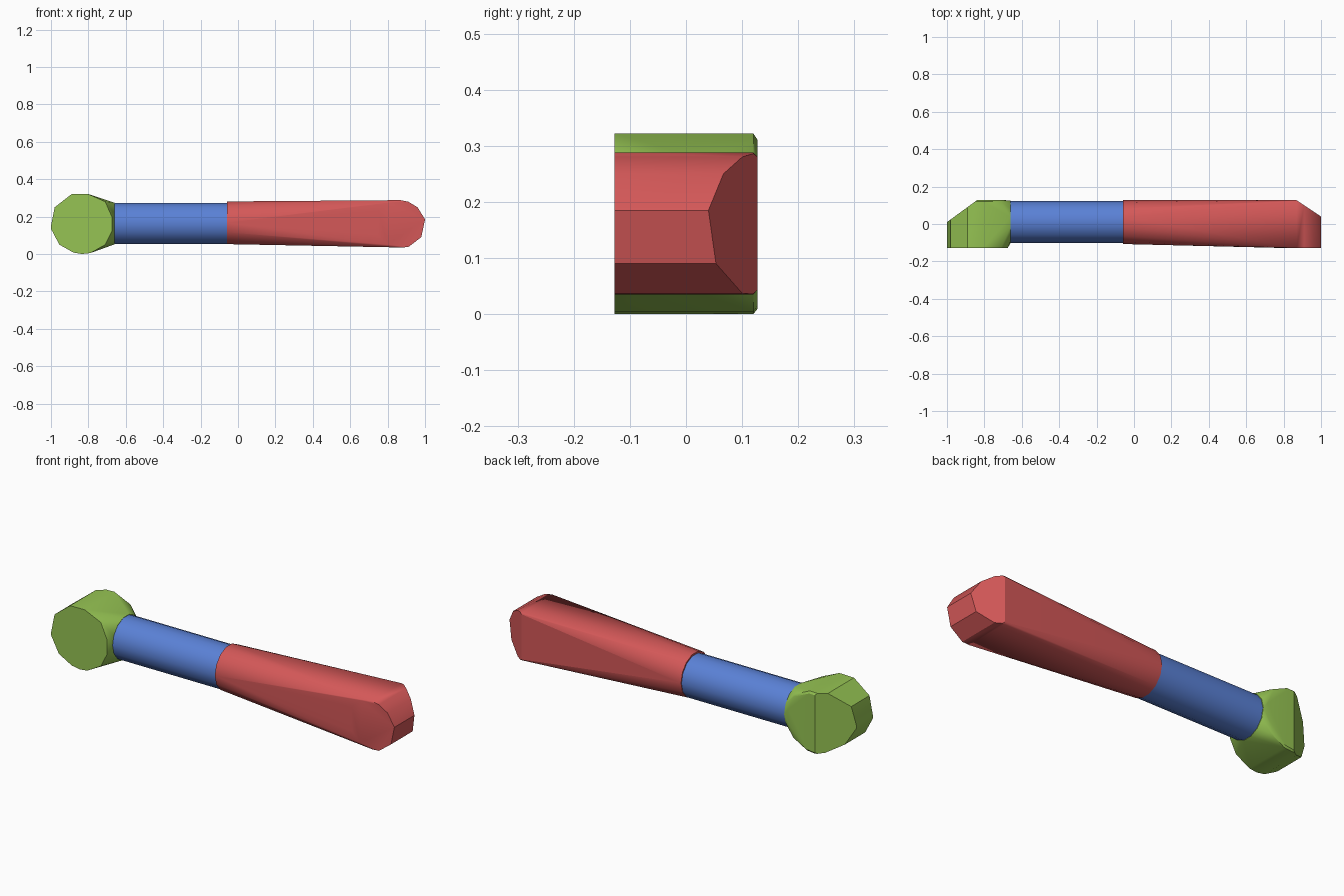
import bpy, bmesh, math
from mathutils import Vector

cube = bpy.data.objects.get("Cube")
if cube:
    bpy.data.objects.remove(cube, do_unlink=True)


def material(name, rgb):
    col = [((c / 255 + 0.055) / 1.055) ** 2.4 for c in rgb] + [1.0]
    m = bpy.data.materials.new(name)
    m.use_nodes = True
    m.diffuse_color = col
    m.node_tree.nodes["Principled BSDF"].inputs["Base Color"].default_value = col
    return m


def ring(x, cy, cz, r, n=14):
    """Circle of points facing along the x axis."""
    return [(x, cy + r * math.cos(2 * math.pi * i / n), cz + r * math.sin(2 * math.pi * i / n))
            for i in range(n)]


def prism(outline):
    """Front to back extrusion of an x/z outline, with a tiny bevel at the back."""
    cx = sum(p[0] for p in outline) / len(outline)
    cz = sum(p[1] for p in outline) / len(outline)
    pts = []
    for x, z in outline:
        pts += [(x, -0.127, z), (x, 0.12, z),
                (cx + (x - cx) * 0.94, 0.127, cz + (z - cz) * 0.94)]
    return pts


def hull(name, points, mat, cut=None):
    """Convex solid around the points, optionally trimmed by a vertical plane."""
    bm = bmesh.new()
    for p in points:
        bm.verts.new(p)
    res = bmesh.ops.convex_hull(bm, input=bm.verts)
    loose = {v for v in res["geom_interior"] + res["geom_unused"]
             if isinstance(v, bmesh.types.BMVert) and v.is_valid and not v.link_faces}
    bmesh.ops.delete(bm, geom=list(loose), context='VERTS')
    if cut:
        (x1, y1), (x2, y2) = cut
        normal = Vector((y1 - y2, x2 - x1, 0))
        if normal.y < 0:
            normal.negate()
        geom = bm.verts[:] + bm.edges[:] + bm.faces[:]
        bmesh.ops.bisect_plane(bm, geom=geom, plane_co=(x1, y1, 0), plane_no=normal,
                               clear_outer=True)
        bmesh.ops.holes_fill(bm, edges=[e for e in bm.edges if e.is_boundary], sides=0)
    bmesh.ops.dissolve_limit(bm, angle_limit=math.radians(1), verts=bm.verts, edges=bm.edges)
    bmesh.ops.recalc_face_normals(bm, faces=bm.faces)
    me = bpy.data.meshes.new(name)
    bm.to_mesh(me)
    bm.free()
    me.materials.append(mat)
    ob = bpy.data.objects.new(name, me)
    bpy.context.collection.objects.link(ob)
    bpy.ops.object.select_all(action='DESELECT')
    ob.select_set(True)
    bpy.context.view_layer.objects.active = ob
    bpy.ops.object.shade_smooth_by_angle(angle=math.radians(28))
    return ob


red = material("red", (212, 88, 88))
blue = material("blue", (90, 129, 214))
green = material("green", (150, 196, 83))

# Rounded knob at the right end, tapering into the shaft
knob = [(-1, .15), (-.98, .25), (-.89, .32), (-.805, .322), (-.71, .28), (-.675, .2),
        (-.675, .12), (-.71, .05), (-.79, .005), (-.835, 0), (-.88, .008), (-.955, .05), (-1, .135)]
hull("knob", prism(knob) + ring(-.66, .012, .163, .114), green,
     cut=((-.84, .127), (-1, .01)))

# Straight shaft
hull("shaft", ring(-.67, .011, .163, .112) + ring(-.05, .011, .163, .112), blue)

# Flared grip with a rounded, chamfered end
grip_end = [(.87, .288), (.91, .28), (.96, .25), (1, .185), (.98, .09), (.91, .037), (.87, .035),
            (.80, .05), (.75, .10), (.73, .16), (.75, .23), (.81, .275)]
hull("grip", prism(grip_end) + ring(-.06, .010, .167, .117), red,
     cut=((.87, .127), (1, .04)))
